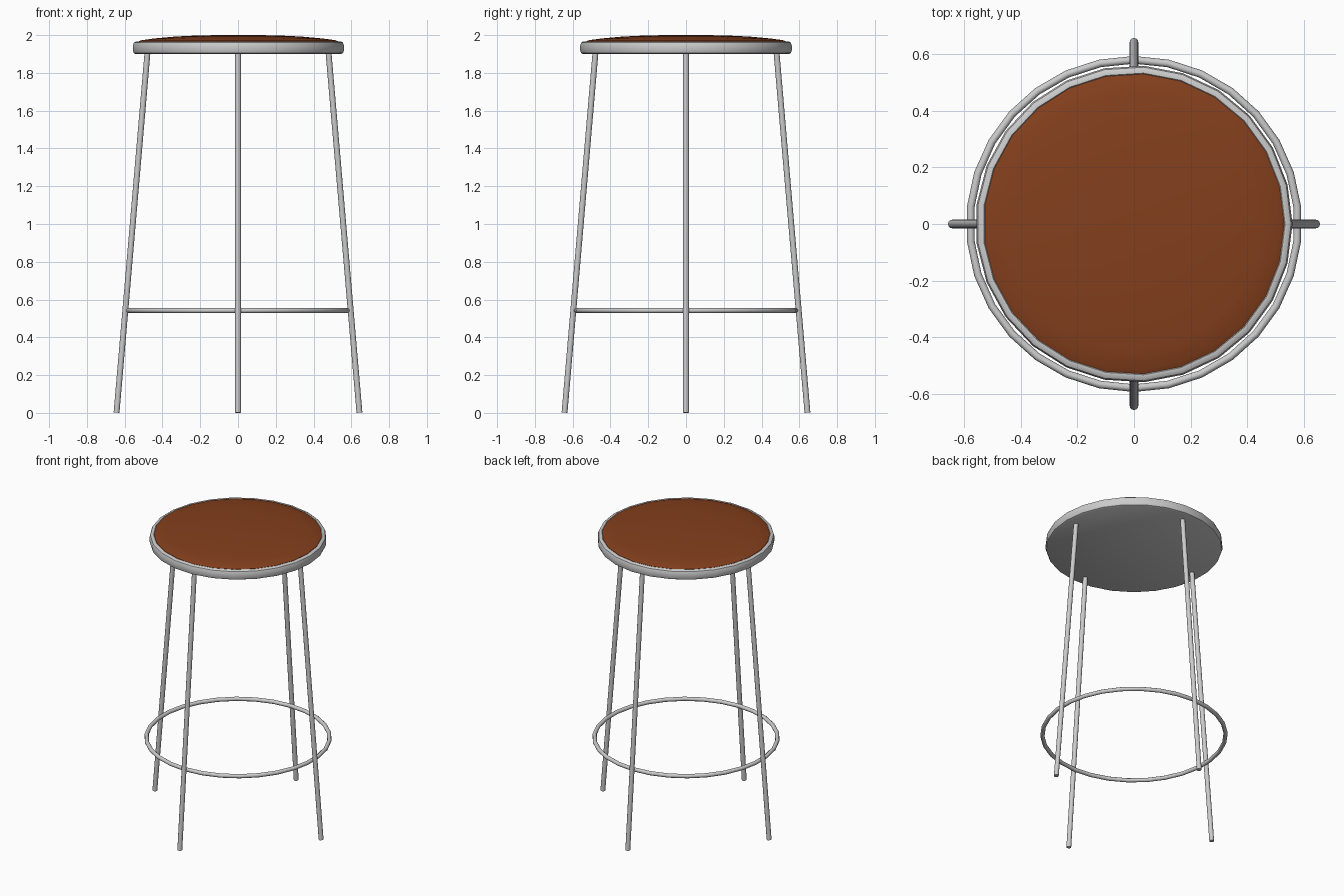
import bpy
from math import sin, cos, pi, radians
from mathutils import Vector

if "Cube" in bpy.data.objects:
    bpy.data.objects.remove(bpy.data.objects["Cube"])


def smooth(obj, angle=40):
    bpy.ops.object.select_all(action='DESELECT')
    obj.select_set(True)
    bpy.context.view_layer.objects.active = obj
    bpy.ops.object.shade_smooth_by_angle(angle=radians(angle))


def lathe(name, profile, sides):
    """Revolve (radius, z) points; radius 0 makes a pole."""
    verts, rings, faces = [], [], []
    for r, z in profile:
        n = sides if r > 0 else 1
        rings.append([len(verts) + i % n for i in range(sides)])
        verts += [(r * cos(2 * pi * i / sides), r * sin(2 * pi * i / sides), z) for i in range(n)]
    for a, b in zip(rings, rings[1:]):
        for i in range(sides):
            j = (i + 1) % sides
            faces.append(list(dict.fromkeys((a[i], a[j], b[j], b[i]))))
    mesh = bpy.data.meshes.new(name)
    mesh.from_pydata(verts, [], faces)
    obj = bpy.data.objects.new(name, mesh)
    bpy.context.collection.objects.link(obj)
    smooth(obj)
    return obj


# Seat pan with rounded rim and flat underside
lathe("seat_rim", [(0, 1.9), (0.546, 1.9), (0.556, 1.905), (0.561, 1.918), (0.561, 1.945),
                   (0.556, 1.96), (0.546, 1.966), (0.535, 1.966), (0.525, 1.955)], 25)

# Domed leather cushion
cushion = lathe("seat_cushion", [(0.532, 1.955), (0.532, 1.966), (0.515, 1.973), (0.45, 1.982),
                                 (0.34, 1.992), (0.2, 1.999), (0, 2.0)], 25)
leather = bpy.data.materials.new("leather")
leather.diffuse_color = (0.23, 0.05, 0.012, 1)
leather.use_nodes = True
leather.node_tree.nodes["Principled BSDF"].inputs["Base Color"].default_value = leather.diffuse_color
cushion.data.materials.append(leather)

# Four splayed legs
for name, k in (("right_leg", 0), ("back_leg", 1), ("left_leg", 2), ("front_leg", 3)):
    d = Vector((cos(k * pi / 2), sin(k * pi / 2), 0))
    foot = d * 0.643 + Vector((0, 0, 0.0013))
    top = d * 0.479 + Vector((0, 0, 1.91))
    bpy.ops.mesh.primitive_cylinder_add(vertices=12, radius=0.0155, depth=(top - foot).length,
                                        location=(foot + top) / 2)
    leg = bpy.context.object
    leg.name = name
    leg.rotation_euler = (top - foot).to_track_quat('Z', 'Y').to_euler()
    smooth(leg)

# Foot ring
bpy.ops.mesh.primitive_torus_add(major_segments=30, minor_segments=10, major_radius=0.581,
                                 minor_radius=0.0135, location=(0, 0, 0.542),
                                 rotation=(0, 0, pi / 2))
ring = bpy.context.object
ring.name = "foot_ring"
smooth(ring)
